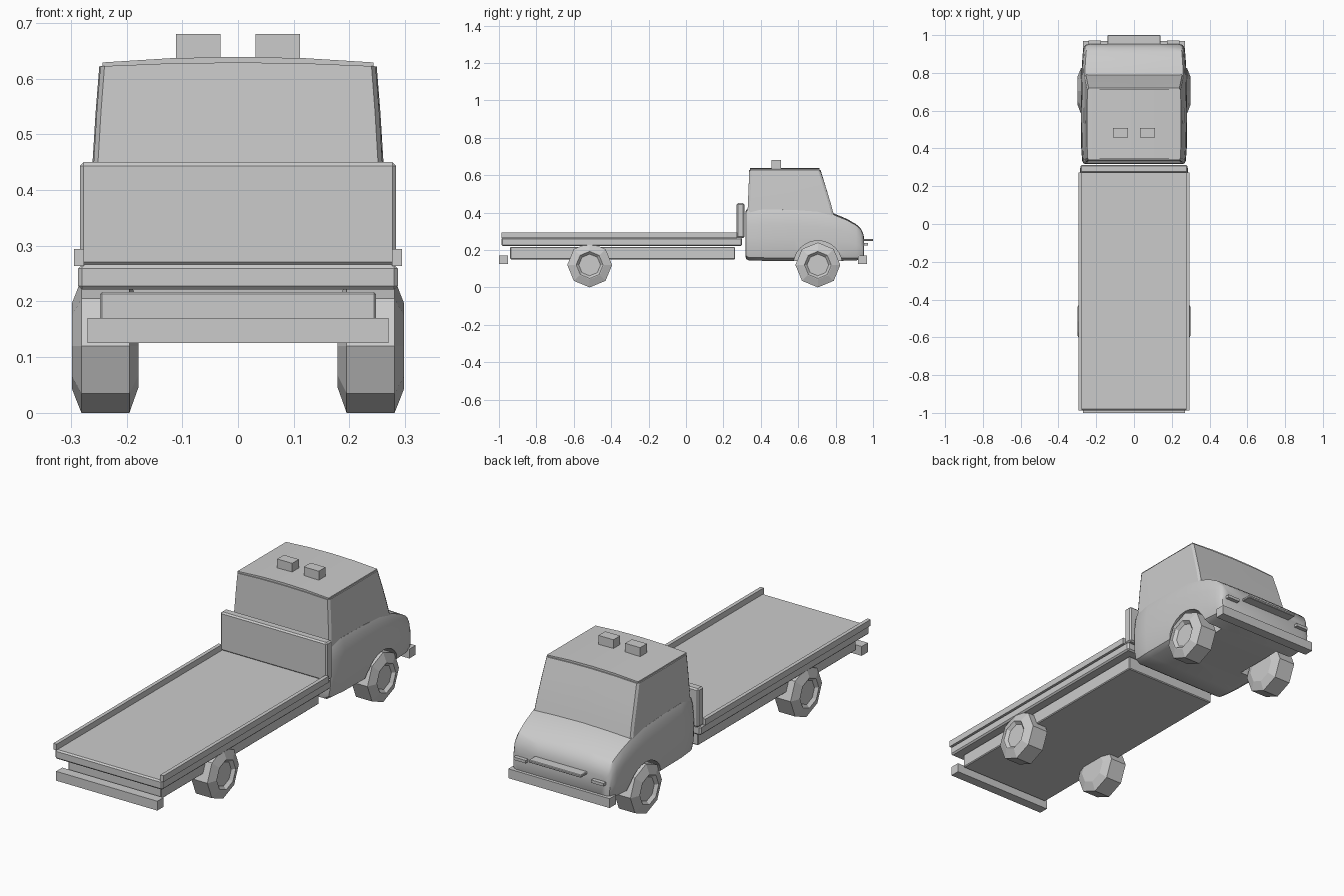
import bpy, bmesh, math

if "Cube" in bpy.data.objects:
    bpy.data.objects.remove(bpy.data.objects["Cube"])

def finish(bm, name, smooth=None):
    bmesh.ops.recalc_face_normals(bm, faces=bm.faces)
    me = bpy.data.meshes.new(name)
    bm.to_mesh(me)
    bm.free()
    ob = bpy.data.objects.new(name, me)
    bpy.context.collection.objects.link(ob)
    if smooth:
        shade(ob, smooth)
    return ob

def shade(ob, angle):
    bpy.ops.object.select_all(action='DESELECT')
    ob.select_set(True)
    bpy.context.view_layer.objects.active = ob
    bpy.ops.object.shade_smooth_by_angle(angle=math.radians(angle))

def box(name, x, y, z, bevel=0):
    """Box from (min, max) ranges, with optional chamfered edges."""
    bm = bmesh.new()
    bmesh.ops.create_cube(bm, size=1)
    for v in bm.verts:
        v.co = [(a + b) / 2 + c * (b - a) for (a, b), c in zip((x, y, z), v.co)]
    if bevel:
        bmesh.ops.bevel(bm, geom=bm.edges[:], offset=bevel, segments=1,
                        profile=0.5, affect='EDGES')
    return finish(bm, name)

def loft(name, rings, smooth=None):
    """Skin closed rings of equal length and cap both ends."""
    bm = bmesh.new()
    vr = [[bm.verts.new(p) for p in r] for r in rings]
    n = len(vr[0])
    for a, b in zip(vr, vr[1:]):
        for i in range(n):
            j = (i + 1) % n
            bm.faces.new((a[i], a[j], b[j], b[i]))
    bm.faces.new(vr[0])
    bm.faces.new(vr[-1])
    return finish(bm, name, smooth)

def disc(x, y, z, r, n):
    return [(x, y + r * math.sin(2 * math.pi * i / n),
             z + r * math.cos(2 * math.pi * i / n)) for i in range(n)]

# Flat bed, rails, headboard and chassis
box("bed_deck", (-.287, .287), (-.987, .30), (.221, .266), .007)
box("chassis", (-.248, .248), (-.94, .262), (.15, .217), .004)
box("headboard", (-.284, .284), (.27, .313), (.264, .45), .007)
for s, side in ((-1, "left"), (1, "right")):
    box(side + "_bed_rail", sorted((s * .276, s * .294)), (-.987, .272), (.264, .294))

# Bumpers
box("rear_bumper", (-.27, .27), (-1, -.953), (.125, .17))
box("front_bumper", (-.27, .27), (.92, .968), (.125, .17))

# Lower cab: cross-sections along y as (y, half width, bottom, top)
half = [(.88, 0), (.97, .06), (1, .2), (1.01, .45), (1, .7), (.98, .9), (.945, 1), (.5, 1.02)]
section = half + [(0, 1.03)] + [(-u, t) for u, t in reversed(half)]
stations = [(.317, .255, .17, .395), (.322, .266, .152, .407), (.335, .272, .145, .414),
            (.42, .278, .142, .417), (.58, .279, .141, .414), (.70, .278, .14, .405),
            (.79, .276, .141, .388), (.86, .272, .143, .360), (.91, .268, .145, .332),
            (.935, .263, .146, .31), (.948, .255, .148, .282), (.953, .238, .153, .258)]
cab = loft("cab_body", [[(u * w, y, b + t * (h - b)) for u, t in section]
                        for y, w, b, h in stations])

# Wheel arches cut into the cab
for s in (-1, 1):
    cutter = loft("arch_cutter", [disc(s * x, .705, .12, .13, 24) for x in (.165, .35)])
    cutter.hide_render = True
    mod = cab.modifiers.new("arch", 'BOOLEAN')
    mod.object = cutter
    mod.solver = 'EXACT'
    bpy.context.view_layer.objects.active = cab
    bpy.ops.object.modifier_apply(modifier=mod.name)
    bpy.data.objects.remove(cutter)
shade(cab, 35)

# Upper cab: plan rings as (z, half width, rear y, front y, crown)
def plan_ring(z, w, y0, y1, crown):
    us = (-1, -.97, -.5, 0, .5, .97, 1)
    def row(y, sgn):
        return [(u * w, y - sgn * (.012 if abs(u) == 1 else 0), z + crown * (1 - u * u))
                for u in us]
    ring = row(y0, -1) + [(w * 1.008, (y0 + y1) / 2, z)]
    return ring + row(y1, 1)[::-1] + [(-w * 1.008, (y0 + y1) / 2, z)]

levels = [(.37, .264, .328, .795, 0), (.45, .259, .331, .774, 0), (.54, .2535, .335, .746, .002),
          (.622, .247, .338, .719, .007), (.629, .243, .343, .713, .010)]
rings = [plan_ring(*l) for l in levels]
cabin = loft("cabin_top", rings[:-1], 30)

# Crowned roof: strips bridging the rear and front edges
bm = bmesh.new()
z, w, y0, y1, crown = levels[-1]
prof = [(u * w, z + crown * (1 - u * u)) for u in (-1, -.5, 0, .5, 1)]
prof = [(-w, z - .01)] + prof + [(w, z - .01)]
bm.free()
loft("roof_panel", [[(px, y, pz) for px, pz in prof] for y in (y0, y1)], 30)

# Roof beacons, grille bar and headlights
for s, side in ((-1, "left"), (1, "right")):
    box(side + "_roof_beacon", sorted((s * .031, s * .111)), (.457, .508), (.634, .68))
    box(side + "_headlight", sorted((s * .175, s * .24)), (.93, .972), (.223, .237))
box("grille_bar", (-.14, .14), (.94, 1.0), (.247, .26), .003)

# Octagonal wheels: tyre with tapered walls and a recessed hub
for s, side in ((-1, "left"), (1, "right")):
    for y, end in ((-.515, "rear"), (.705, "front")):
        prof = [(.179, .075), (.195, .12), (.281, .12), (.298, .077), (.298, .072), (.284, .058)]
        loft(f"{end}_{side}_wheel", [disc(s * x, y, .12, r, 8) for x, r in prof])
